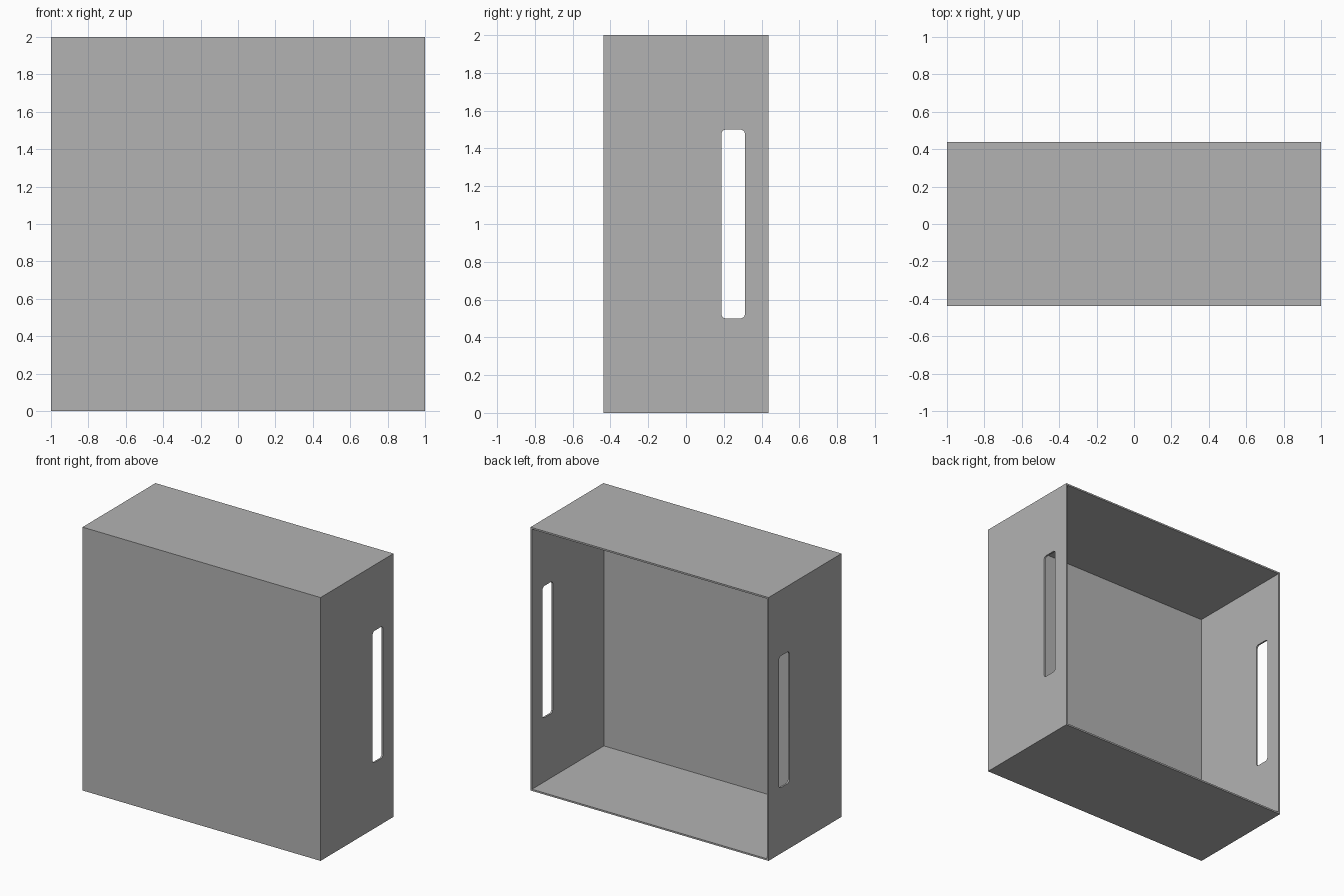
import bpy, bmesh
from mathutils import Matrix, Vector

if "Cube" in bpy.data.objects:
    bpy.data.objects.remove(bpy.data.objects["Cube"], do_unlink=True)

WIDTH, DEPTH, HEIGHT, WALL = 2.0, 0.875, 2.0, 0.0125

grey = bpy.data.materials.new("plain grey")
grey.use_nodes = True
colour = (0.45, 0.45, 0.45, 1)
grey.diffuse_color = colour
grey.node_tree.nodes["Principled BSDF"].inputs["Base Color"].default_value = colour


def block(name, size, centre, edit):
    """Make a box object, with its mesh changed by the edit function."""
    bm = bmesh.new()
    bmesh.ops.create_cube(bm, size=1, matrix=Matrix.LocRotScale(Vector(centre), None, Vector(size)))
    edit(bm)
    mesh = bpy.data.meshes.new(name)
    bm.to_mesh(mesh)
    bm.free()
    mesh.materials.append(grey)
    obj = bpy.data.objects.new(name, mesh)
    bpy.context.collection.objects.link(obj)
    return obj


def open_back(bm):
    back = [f for f in bm.faces if f.normal.y > 0.9]
    bmesh.ops.delete(bm, geom=back, context="FACES_ONLY")


def round_slot(bm):
    along_x = [e for e in bm.edges if abs(e.verts[0].co.x - e.verts[1].co.x) > 0.1]
    bmesh.ops.bevel(bm, geom=along_x, offset=0.025, segments=6, profile=0.5, affect="EDGES")


# Thin-walled case, open at the back
case = block("case", (WIDTH, DEPTH, HEIGHT), (0, 0, HEIGHT / 2), open_back)
shell = case.modifiers.new("wall thickness", "SOLIDIFY")
shell.thickness = WALL
shell.offset = -1
shell.use_even_offset = True

# Rounded hand slot through both side walls
cutter = block("slot_cutter", (WIDTH + 0.5, 0.125, 1.0), (0, 0.25, HEIGHT / 2), round_slot)
cutter.hide_render = True
cut = case.modifiers.new("side slots", "BOOLEAN")
cut.operation = "DIFFERENCE"
cut.solver = "EXACT"
cut.object = cutter

# Keep the finished mesh and drop the cutter
bpy.context.view_layer.update()
result = bpy.data.meshes.new_from_object(case.evaluated_get(bpy.context.evaluated_depsgraph_get()))
case.modifiers.clear()
case.data = result
bpy.data.objects.remove(cutter, do_unlink=True)

# Smooth slot corners, crisp box edges
bpy.context.view_layer.objects.active = case
case.select_set(True)
bpy.ops.object.shade_smooth_by_angle()
